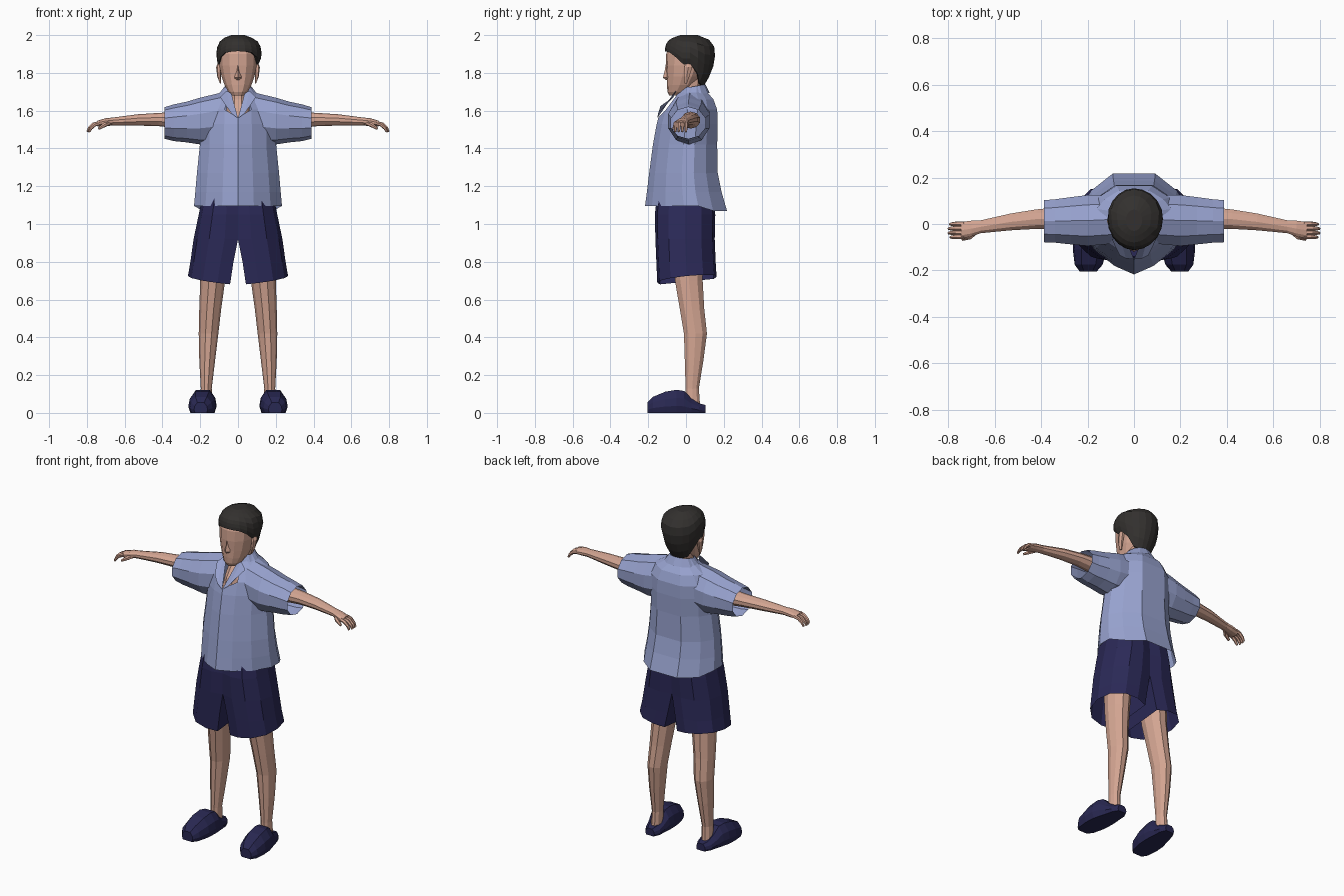
import bpy, bmesh, math
from mathutils import Vector


def material(name, rgb):
    m = bpy.data.materials.new(name)
    m.diffuse_color = (*rgb, 1)
    return m


SKIN = material("skin", (0.66, 0.38, 0.29))
SHIRT = material("shirt_blue", (0.31, 0.36, 0.62))
NAVY = material("shorts_navy", (0.024, 0.022, 0.095))
SHOE = material("shoe_navy", (0.022, 0.021, 0.085))
HAIR = material("hair_dark", (0.033, 0.030, 0.028))


def loft(name, rings, mat, caps=(True, True), mirror=False, closed=True, skip=None):
    """Skin a list of point rings; skip(ring, side) leaves a face out."""
    bm = bmesh.new()
    vs = [[bm.verts.new(p) for p in r] for r in rings]
    n = len(vs[0])
    for i in range(len(vs) - 1):
        for j in range(n if closed else n - 1):
            if skip and skip(i, j):
                continue
            k = (j + 1) % n
            bm.faces.new((vs[i][j], vs[i][k], vs[i + 1][k], vs[i + 1][j]))
    if caps[0]:
        bm.faces.new(vs[0][::-1])
    if caps[1]:
        bm.faces.new(vs[-1])
    bmesh.ops.recalc_face_normals(bm, faces=bm.faces)
    me = bpy.data.meshes.new(name)
    bm.to_mesh(me)
    bm.free()
    me.materials.append(mat)
    ob = bpy.data.objects.new(name, me)
    bpy.context.collection.objects.link(ob)
    if mirror:
        mod = ob.modifiers.new("Mirror", 'MIRROR')
        mod.use_mirror_merge = False
    return ob


def circle(n, start=0.0):
    return [(math.cos(start + 2 * math.pi * k / n), math.sin(start + 2 * math.pi * k / n))
            for k in range(n)]


def flat_ring(z, cx, cy, rx, ry, n=10):
    return [(cx + rx * c, cy + ry * s, z) for c, s in circle(n)]


def side_ring(x, cy, ry, cz, rz, n=10):
    return [(x, cy + ry * c, cz + rz * s) for c, s in circle(n, math.pi / n)]


def lerp_table(table, z):
    for a, b in zip(table, table[1:]):
        if z <= b[0]:
            f = max(0, (z - a[0]) / (b[0] - a[0]))
            return [p + (q - p) * f for p, q in zip(a, b)]
    return table[-1]


# Symmetric outline from the front centre round to the back centre
def outline(half):
    return half + [(-u, t) for u, t in half[-2:0:-1]]


def profile_ring(shape, z, rx, yf, yb):
    cy, ry = (yf + yb) / 2, (yb - yf) / 2
    return [(rx * u, cy + ry * t, z) for u, t in shape]


# Shirt body: pointed front, flat back, open V at the neck
BODY = outline([(0, -1), (.35, -.83), (.72, -.5), (.97, -.05), (.97, .3),
                (.77, .66), (.38, 1), (0, 1)])
body = [profile_ring(BODY, *r) for r in [
    (1.095, .24, -.217, .217), (1.17, .233, -.207, .188), (1.27, .224, -.195, .168),
    (1.42, .208, -.175, .165), (1.53, .208, -.155, .168), (1.605, .20, -.132, .165),
    (1.66, .165, -.085, .145), (1.695, .10, -.055, .115), (1.725, .075, -.03, .10)]]
body[0] = [(x, y, z - (.025 if y > .1 else 0)) for x, y, z in body[0]]
body[5][0] = (0, -.146, 1.565)
last = len(BODY) - 1
loft("shirt_body", body, SHIRT, (False, False),
     skip=lambda i, j: i >= 5 and j in (0, last))

# Sleeves, open at the cuff
loft("sleeve", [side_ring(*r) for r in [
    (.09, .02, .11, 1.56, .135), (.20, .015, .115, 1.545, .124), (.27, .014, .107, 1.54, .108),
    (.34, .013, .098, 1.536, .097), (.388, .012, .095, 1.535, .084)]],
    SHIRT, (True, False), mirror=True)

# Folded collar around the back of the neck, with a lapel on each side
angles = [math.radians(-55 + 290 * k / 10) for k in range(11)]
loft("collar", [[(rx * math.cos(a), .035 + ry * math.sin(a), z + .012 * math.sin(a)) for a in angles]
                for rx, ry, z in [(.066, .062, 1.70), (.072, .068, 1.727), (.105, .09, 1.683)]],
     SHIRT, (False, False), closed=False)
loft("lapel", [[(.0, -.152, 1.56), (.036, -.064, 1.695)],
               [(.035, -.148, 1.585), (.06, -.052, 1.705)],
               [(.062, -.135, 1.625), (.095, -.066, 1.672)]],
     SHIRT, (False, False), mirror=True, closed=False)

# Shorts: one flat-sided half per leg, open at the hem
HALF = [(0, -.9), (.3, -1), (.65, -.92), (.92, -.55), (1, 0), (.92, .55),
        (.65, .92), (.3, 1), (0, .9), (0, 0)]
shorts = []
for z, xi, xo, yf, yb in [(1.14, 0, .19, -.155, .145), (1.05, 0, .208, -.165, .155),
                          (.92, 0, .235, -.162, .152), (.80, .024, .252, -.157, .157),
                          (.70, .042, .265, -.152, .162)]:
    cy, ry = (yf + yb) / 2, (yb - yf) / 2
    drop = 1 if z == .70 else 0
    shorts.append([(xi + (xo - xi) * u, cy + ry * t, z + drop * (.03 * u + .016 * t - .005))
                   for u, t in HALF])
loft("shorts_leg", shorts, NAVY, (True, False), mirror=True)

# Legs
loft("leg", [flat_ring(*r) for r in [
    (.86, .125, .01, .072, .085), (.70, .134, .015, .066, .077), (.55, .147, .032, .058, .068),
    (.42, .156, .05, .052, .064), (.28, .163, .043, .042, .052), (.13, .168, .033, .029, .037),
    (.03, .17, .035, .032, .042)]], SKIN, mirror=True)

# Slip-on shoes with a low heel
SOLE = [(-.85, 0), (-1, .3), (-.9, .65), (-.5, 1), (.5, 1), (.9, .65), (1, .3), (.85, 0)]
loft("shoe", [[(cx + w * u, y, h * t) for u, t in SOLE] for y, cx, w, h in [
    (-.205, .197, .036, .055), (-.175, .195, .060, .085), (-.11, .190, .073, .112),
    (-.05, .186, .073, .122), (-.01, .181, .066, .116), (.03, .177, .057, .075),
    (.07, .173, .05, .05), (.103, .171, .03, .042)]], SHOE, mirror=True)

# Arms and palms
loft("arm", [side_ring(*r) for r in [
    (.30, .025, .052, 1.55, .045), (.42, .021, .044, 1.553, .035), (.53, .009, .038, 1.551, .03),
    (.66, -.012, .029, 1.543, .021), (.70, -.02, .036, 1.539, .021),
    (.745, -.027, .037, 1.531, .016)]], SKIN, mirror=True)


# Fingers: short bent tubes
def tube(name, pts, radii):
    rings = []
    for i, p in enumerate(pts):
        d = (Vector(pts[min(i + 1, len(pts) - 1)]) - Vector(pts[max(i - 1, 0)])).normalized()
        a = d.cross(Vector((0, 1, 0.3))).normalized()
        b = d.cross(a)
        rings.append([Vector(p) + radii[i] * (a * c + b * s) for c, s in circle(6)])
    loft(name, rings, SKIN, mirror=True)


for k, (y, reach) in enumerate([(.001, -.006), (-.018, 0), (-.037, 0), (-.055, -.008)]):
    tube(f"finger_{k + 1}", [(.73, y, 1.535), (.765 + reach, y, 1.527),
                             (.786 + reach, y - .001, 1.508), (.797 + reach, y - .002, 1.488)],
         (.011, .0105, .009, .006))
tube("thumb", [(.68, -.03, 1.537), (.705, -.055, 1.525), (.738, -.066, 1.505)],
     (.014, .012, .007))

# Neck and upper chest
loft("neck", [flat_ring(*r) for r in [
    (1.48, 0, -.01, .08, .11), (1.60, 0, .0, .062, .087), (1.66, 0, .02, .056, .062),
    (1.78, 0, .03, .056, .06)]], SKIN)

# Head: narrow chin, flat cheeks
FACE = outline([(0, -1), (.45, -.92), (.82, -.6), (1, -.1), (.92, .45), (.55, .88), (0, 1)])
loft("head", [profile_ring(FACE, *r) for r in [
    (1.68, .034, -.088, -.02), (1.70, .052, -.098, .01), (1.735, .071, -.101, .05),
    (1.78, .087, -.102, .08), (1.84, .099, -.106, .11), (1.90, .103, -.105, .135),
    (1.96, .082, -.085, .11)]], SKIN)

# Nose wedge and ears
loft("nose", [[(-w, y + .02, z), (0, y, z), (w, y + .02, z)] for w, y, z in [
    (.016, -.108, 1.763), (.019, -.122, 1.775), (.012, -.113, 1.81), (.008, -.106, 1.85)]], SKIN)
loft("ear", [[(.09 + w * (c + 1) / 2, y + d * s, z) for c, s in circle(6)] for z, w, y, d in [
    (1.745, .006, -.002, .008), (1.78, .02, .004, .016), (1.83, .026, .012, .024),
    (1.858, .014, .012, .014)]], SKIN, mirror=True)

# Hair cap: hairline is high at the brow, low behind the ears and at the nape
HAIR_SIZE = [(1.70, .06, -.04, .08), (1.74, .076, -.05, .098), (1.80, .098, -.08, .135),
             (1.86, .111, -.105, .151), (1.92, .115, -.113, .156), (1.96, .103, -.104, .142),
             (1.985, .075, -.075, .11), (2.0, .035, -.03, .062)]
HAIRLINE = [(-1, 1.915), (-.75, 1.905), (-.45, 1.865), (-.2, 1.83), (.05, 1.85),
            (.3, 1.80), (.55, 1.75), (1, 1.725)]
hair = []
for f, shrink in [(0, .88), (0, 1), (.2, 1), (.4, 1), (.6, 1), (.78, 1), (.91, 1), (1, 1)]:
    ring = []
    for c, s in circle(20, -math.pi / 2):
        low = lerp_table(HAIRLINE, s)[1]
        z = low + (2.0 - low) * f
        _, rx, yf, yb = lerp_table(HAIR_SIZE, z)
        cy = (yf + yb) / 2
        sweep = 1.09 if c > .3 and 1.87 < z < 1.97 else 1.0   # side-swept fullness
        ring.append((rx * c * shrink * sweep, cy + (yb - yf) / 2 * s * shrink, z))
    hair.append(ring)
loft("hair", hair, HAIR, (False, True))
